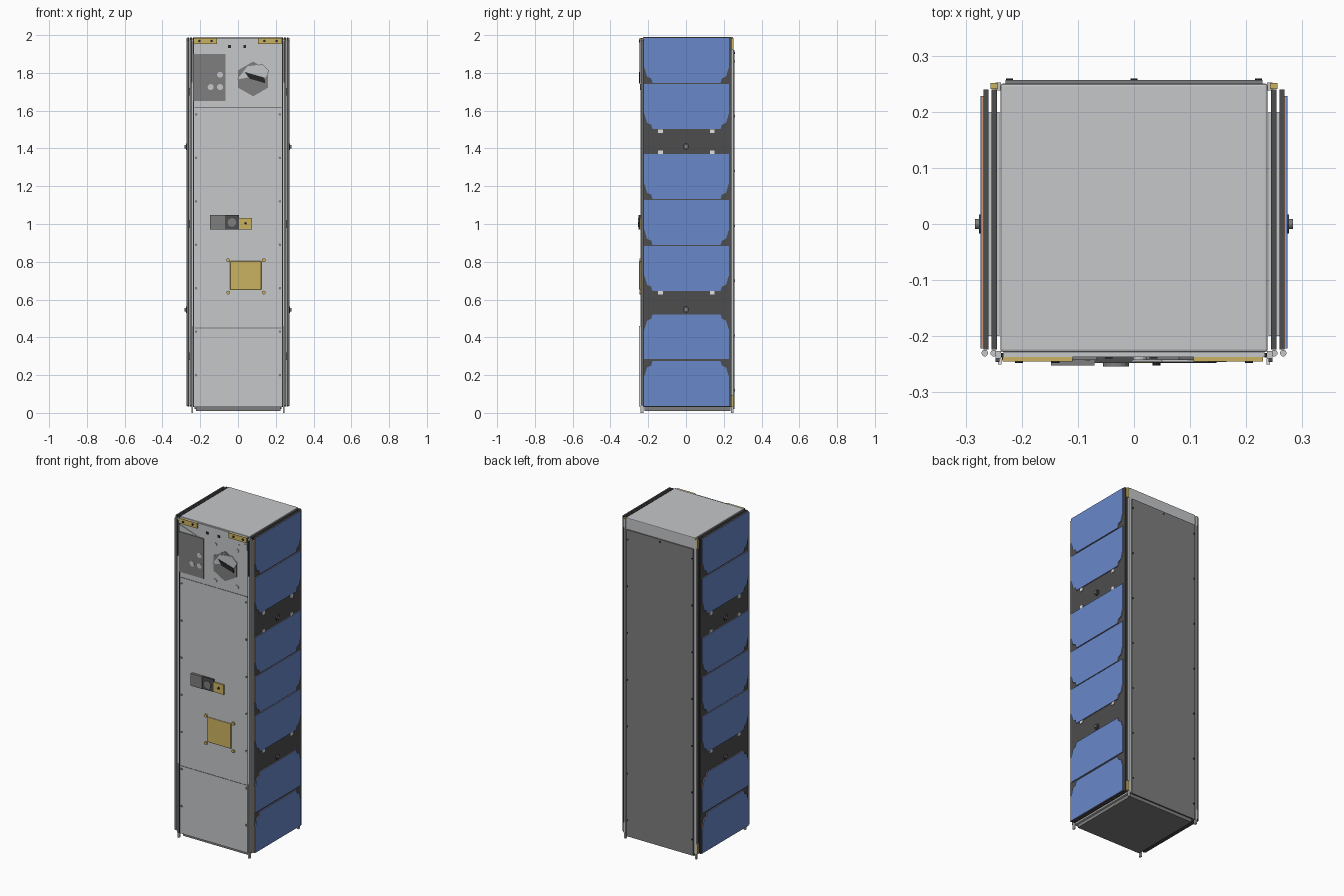
import bpy
import bmesh
from math import cos, sin, tau
from mathutils import Vector

old = bpy.data.objects.get("Cube")
if old:
    bpy.data.objects.remove(old, do_unlink=True)


def material(name, r, g, b):
    m = bpy.data.materials.new(name)
    m.use_nodes = True
    m.diffuse_color = (r, g, b, 1)
    m.node_tree.nodes["Principled BSDF"].inputs["Base Color"].default_value = (r, g, b, 1)
    return m


LIGHT = material("light_aluminium", .56, .57, .58)
WHITE = material("pale_tab", .75, .75, .75)
GREY = material("mid_grey", .21, .21, .21)
DARK = material("dark_board", .075, .075, .075)
BLACK = material("black_seam", .02, .02, .02)
BLUE = material("cell_blue", .14, .25, .6)
GOLD = material("gold", .6, .45, .12)
COPPER = material("copper", .6, .32, .19)


def prism(bm, pts, axis, lo, hi):
    """Extrude a 2D outline along x, y or z, from lo to hi."""
    def place(p, d):
        v = list(p)
        v.insert("xyz".index(axis), d)
        return bm.verts.new(v)
    a = [place(p, lo) for p in pts]
    b = [place(p, hi) for p in pts]
    bm.faces.new(a)
    bm.faces.new(b[::-1])
    n = len(pts)
    for i in range(n):
        j = (i + 1) % n
        bm.faces.new((a[i], b[i], b[j], a[j]))


def finish(name, bm, mat, bevel=0):
    bmesh.ops.recalc_face_normals(bm, faces=bm.faces)
    me = bpy.data.meshes.new(name)
    bm.to_mesh(me)
    bm.free()
    me.materials.append(mat)
    ob = bpy.data.objects.new(name, me)
    bpy.context.collection.objects.link(ob)
    if bevel:
        mod = ob.modifiers.new("soft_edges", "BEVEL")
        mod.width = bevel
        mod.segments = 2
    return ob


def rect(u0, u1, v0, v1):
    return [(u0, v0), (u1, v0), (u1, v1), (u0, v1)]


def disc(u, v, r, n=12, turn=0):
    return [(u + r * cos(tau * i / n + turn), v + r * sin(tau * i / n + turn)) for i in range(n)]


def part(name, mat, axis, lo, hi, outlines, bevel=0):
    bm = bmesh.new()
    for pts in outlines:
        prism(bm, pts, axis, lo, hi)
    return finish(name, bm, mat, bevel)


# Main body, base and corner rails
part("body", LIGHT, "z", .03, 1.99, [rect(-.238, .238, -.228, .25)], .004)
part("base_plate", GREY, "z", .01, .03, [rect(-.222, .225, -.22, .235)])
part("corner_rails", LIGHT, "z", 0, 1.98,
     [rect(s * .237, s * .247, y, y + .014) for s in (-1, 1) for y in (-.24, .238)])
part("back_panel", GREY, "y", .25, .257, [rect(-.229, .229, .02, 1.92)])
part("back_screws", BLACK, "y", .257, .259,
     [disc(s * .222, .12 + .29 * i, .006, 8) for s in (-1, 1) for i in range(7)]
     + [disc(0, 1.905, .006, 8)])

# Front panel, seams and screws
part("front_panel", LIGHT, "y", -.237, -.228, [rect(-.233, .233, .03, 1.985)])
part("front_edge_gaps", BLACK, "y", -.238, -.23,
     [rect(s * .233, s * .237, .03, 1.985) for s in (-1, 1)])
part("front_seams", GREY, "y", -.2385, -.236,
     [rect(-.23, .23, z, z + .004) for z in (.447, 1.615)])
part("front_screws", GREY, "y", -.24, -.236,
     [disc(s * .222, .2 + .23 * i, .007, 8) for s in (-1, 1) for i in range(7)])
part("antenna_strips", WHITE, "y", -.25, -.24,
     [rect(s * .236, s * .242, .035, .46) for s in (-1, 1)])
part("upper_strips", DARK, "y", -.246, -.24,
     [rect(s * .24, s * .247, 1.75, 1.97) for s in (-1, 1)])

# Top brackets
part("top_brackets", GOLD, "y", -.245, -.237,
     [rect(-.234, -.11, 1.953, 1.985), rect(.106, .23, 1.953, 1.985)])
part("bracket_screws", BLACK, "y", -.248, -.245,
     [disc(s * x, 1.969, .007, 8) for s in (-1, 1) for x in (.14, .205)])
part("sensor_holes", BLACK, "y", -.24, -.237,
     [rect(x - .007, x + .007, 1.933, 1.947) for x in (-.045, .035)])
part("top_gussets", LIGHT, "y", -.24, -.237,
     [[(-.233, 1.945), (-.115, 1.905), (-.233, 1.905)], [(.17, 1.925), (.23, 1.945), (.23, 1.905)]])

# Access plate with round ports
part("access_plate", GREY, "y", -.242, -.237, [rect(-.235, -.066, 1.652, 1.9)])
part("access_ports", LIGHT, "y", -.244, -.242,
     [disc(x, z, .016) for x, z in ((-.145, 1.725), (-.095, 1.725), (-.095, 1.79))])

# Hexagonal camera mount
part("camera_mount", GREY, "y", -.242, -.237, [disc(.08, 1.768, .092, 6, tau / 12)])
part("camera_shade", LIGHT, "y", -.246, -.242,
     [[(-.005, 1.765), (.05, 1.835), (.13, 1.845), (.165, 1.81), (.14, 1.765), (.05, 1.775)]])
part("camera_opening", BLACK, "y", -.248, -.244,
     [[(.035, 1.805), (.14, 1.775), (.145, 1.745), (.06, 1.77)]])
part("camera_screws", LIGHT, "y", -.242, -.237,
     [disc(x, z, .012) for x in (.01, .16) for z in (1.66, 1.885)])

# Connector block
part("connector_cover", GREY, "y", -.252, -.237, [rect(-.148, -.07, .972, 1.048)])
part("connector_socket", DARK, "y", -.248, -.237, [rect(-.07, .004, .972, 1.048)])
part("socket_ring", GREY, "y", -.254, -.248, [disc(-.032, 1.008, .023, 16)])
part("connector_plate", GOLD, "y", -.246, -.237, [rect(.004, .074, .972, 1.032)])
part("connector_pin", BLACK, "y", -.252, -.246, [disc(.04, 1.004, .007, 8)])

# Patch antenna
part("patch_antenna", GOLD, "y", -.248, -.237, [rect(-.042, .124, .65, .804)], .005)
part("patch_screws", GOLD, "y", -.245, -.237,
     [disc(x, z, .01) for x in (-.052, .136) for z in (.637, .808)])


def cell(z0, height, cut_top):
    """Cell outline with two clipped corners."""
    pts = [(-.222, 1), (.228, 1), (.228, .36), (.212, .14), (.19, .1), (.183, 0),
           (-.177, 0), (-.184, .1), (-.206, .14), (-.222, .36)]
    return [(y, z0 + height * (1 - t if cut_top else t)) for y, t in pts]


CELLS = ([cell(z, .238, False) for z in (1.747, 1.502, 1.132, .888, .645)]
         + [cell(z, .238, True) for z in (.284, .036)])

# Folded solar wings, one pair on each side
for s, side in ((1, "left"), (-1, "right")):
    def wing(name, mat, lo, hi, outlines):
        part(side + "_" + name, mat, "x", s * lo, s * hi, outlines)

    board = [rect(-.224, .24, .034, 1.988)]
    wing("inner_board", DARK, .244, .254, board)
    wing("outer_board", DARK, .259, .268, board)
    wing("cell_backing", COPPER, .268, .271, CELLS)
    wing("solar_cells", BLUE, .271, .2735, CELLS)
    wing("tabs", WHITE, .268, .272,
         [rect(y - .012, y + .012, z - .01, z + .01)
          for y in (-.135, .14) for z in (1.491, 1.378, .638)])
    wing("spacers", LIGHT, .24, .26,
         [rect(-.2, .2, z - .02, z + .02) for z in (.3, 1, 1.7)])
    wing("knob_bases", DARK, .268, .276, [disc(0, z, .017) for z in (1.41, .547)])
    wing("knobs", GREY, .276, .283, [disc(0, z, .009) for z in (1.41, .547)])
    wing("rear_hinges", GOLD, .242, .256,
         [rect(.241, .251, z, z + .06) for z in (.035, 1.925)])
    part(side + "_hinge_rods", LIGHT, "z", .04, 1.975,
         [disc(s * x, -.23, .006, 10) for x in (.25, .266)])
